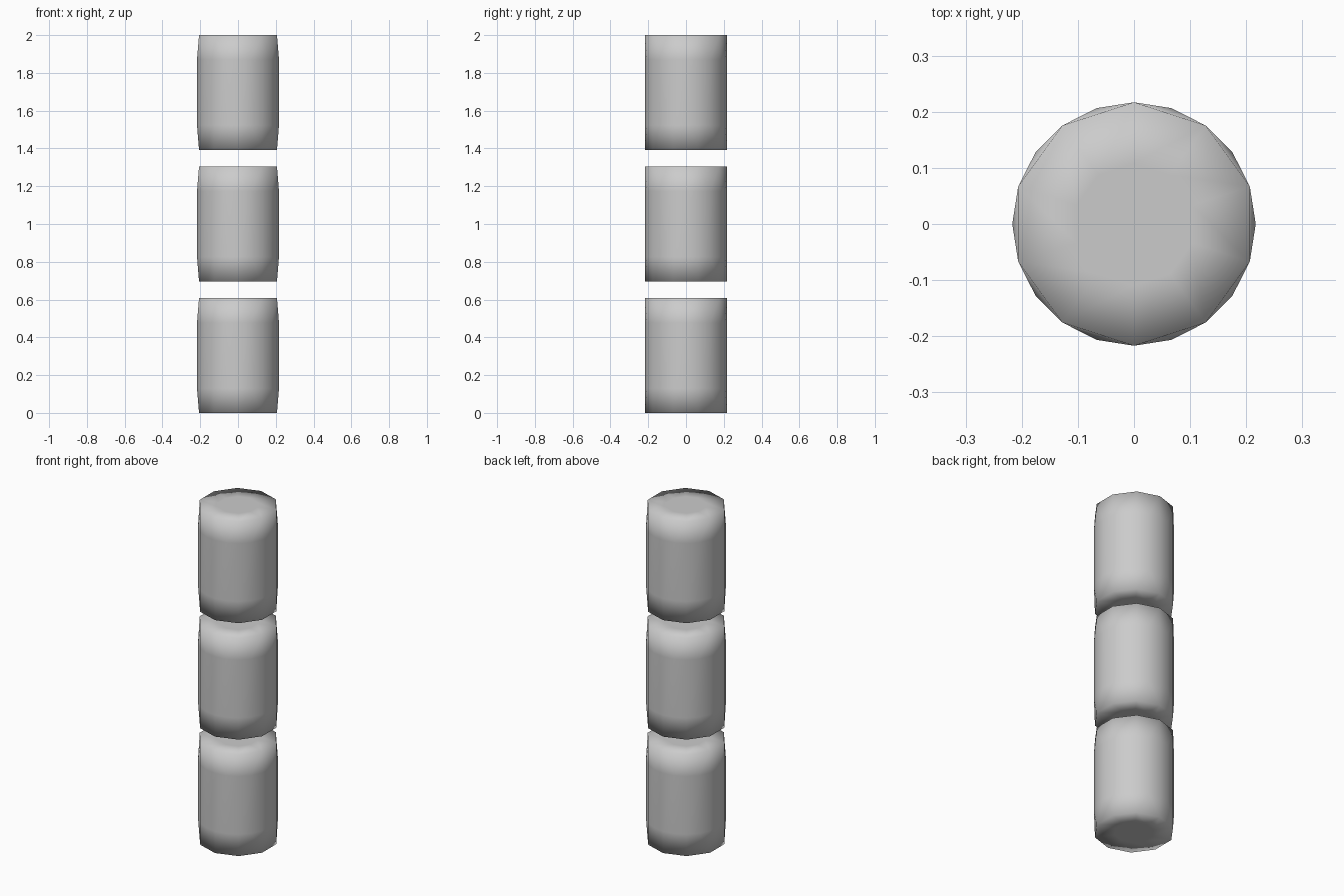
import bpy, bmesh
from math import cos, sin, pi

if "Cube" in bpy.data.objects:
    bpy.data.objects.remove(bpy.data.objects["Cube"])

R = 0.217       # outer radius
H = 0.607       # segment height
BAND = 0.13     # height of the faceted band next to each rim


def ring(bm, n, r, z):
    return [bm.verts.new((r * cos(pi / 2 + 2 * pi * i / n),
                          r * sin(pi / 2 + 2 * pi * i / n), z)) for i in range(n)]


def rim_band(bm, rim, mid):
    # joins a 10-sided rim to a 20-sided body
    for i in range(10):
        a, b = rim[i], rim[(i + 1) % 10]
        m0, m1, m2 = mid[2 * i], mid[2 * i + 1], mid[(2 * i + 2) % 20]
        bm.faces.new((a, m1, m0))
        bm.faces.new((a, b, m1))
        bm.faces.new((b, m2, m1))


def quad_band(bm, lo, hi):
    n = len(lo)
    for i in range(n):
        j = (i + 1) % n
        bm.faces.new((lo[i], lo[j], hi[j], hi[i]))


def segment(name, z):
    bm = bmesh.new()
    low = ring(bm, 20, R, BAND)
    high = ring(bm, 20, R, H - BAND)
    quad_band(bm, low, high)
    # rims and flat end caps
    for mid, zc in ((low, 0), (high, H)):
        rim = ring(bm, 10, R, zc)
        inner = ring(bm, 10, R * 0.5, zc)
        rim_band(bm, rim, mid)
        quad_band(bm, rim, inner)
        bm.faces.new(inner)
    bmesh.ops.recalc_face_normals(bm, faces=bm.faces[:])
    for f in bm.faces:
        f.smooth = True
    me = bpy.data.meshes.new(name)
    bm.to_mesh(me)
    bm.free()
    ob = bpy.data.objects.new(name, me)
    ob.location.z = z
    bpy.context.collection.objects.link(ob)


# three stacked segments with gaps between
for name, z in (("lower_segment", 0), ("middle_segment", 1 - H / 2), ("upper_segment", 2 - H)):
    segment(name, z)
